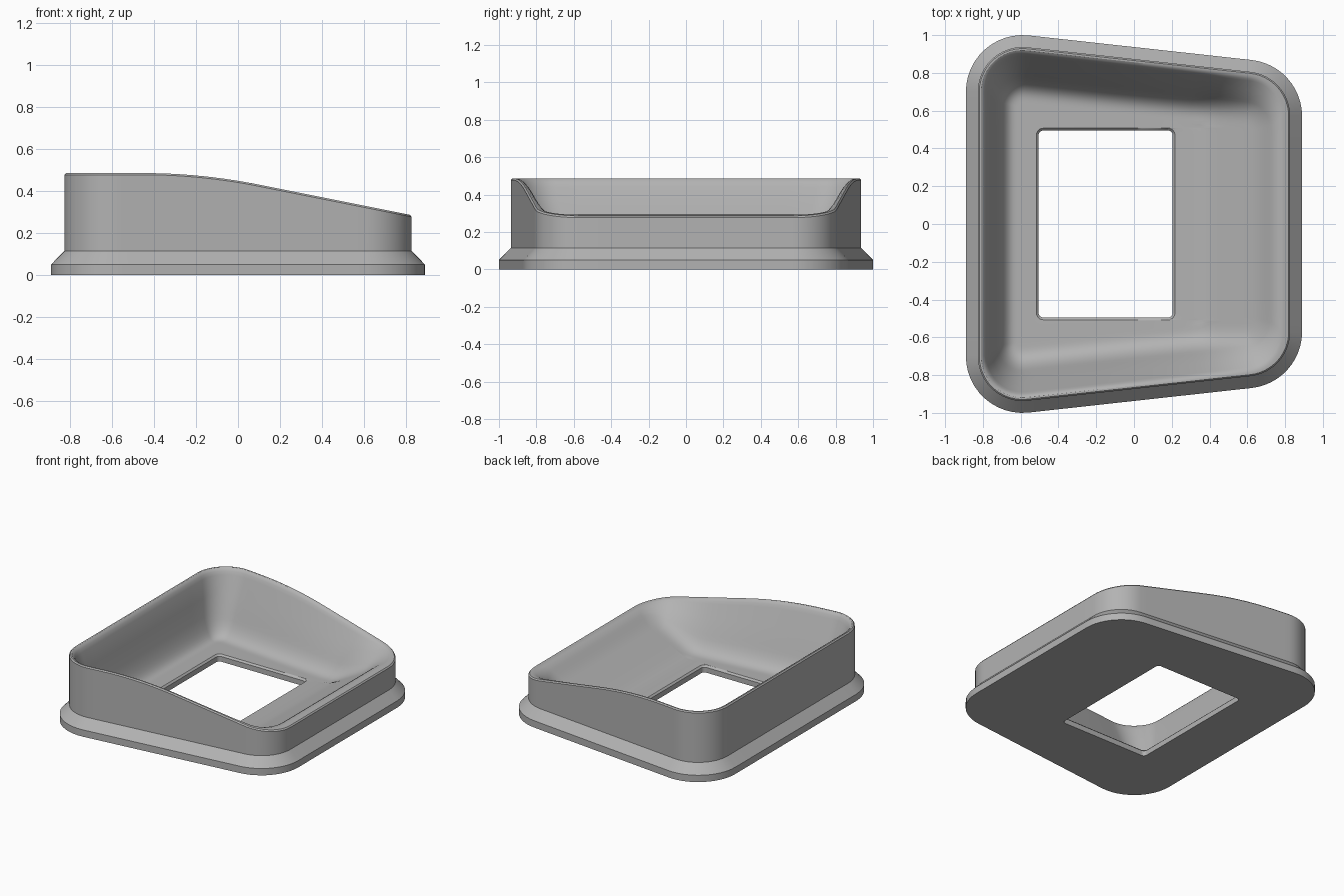
import bpy, bmesh, math

cube = bpy.data.objects.get("Cube")
if cube:
    bpy.data.objects.remove(cube)

FLOOR = 0.05
ARC, LONG, SHORT = 12, 24, 10


def rim_height(x):
    # level at the tall end, easing into a straight fall
    start, end, slope = -0.45, 0.1, 0.2
    if x < start:
        return 0.485
    bend = min(x, end) - start
    return 0.485 - slope * bend ** 2 / (2 * (end - start)) - slope * max(0, x - end)


def floor_height(x):
    # flat floor blending into a ramp that meets the low rim
    b = x - 0.37
    return FLOOR + 0.55 * 0.5 * (b + math.sqrt(b * b + 0.0015))


def ring(xl, yl, xr, yr, r):
    # outline around four circles, mirrored front to back
    a = math.pi / 2 - math.atan2(yl - yr, xr - xl)
    full = 2 * math.pi
    corners = [(xr, yr, 0, a, LONG), (xl, yl, a, math.pi, SHORT),
               (xl, -yl, math.pi, full - a, LONG), (xr, -yr, full - a, full, SHORT)]
    arcs = []
    for cx, cy, a0, a1, _ in corners:
        angles = [a0 + (a1 - a0) * i / ARC for i in range(ARC + 1)]
        arcs.append([(cx + r * math.cos(t), cy + r * math.sin(t)) for t in angles])
    points = []
    for i, arc in enumerate(arcs):
        points += arc
        p, q, n = arc[-1], arcs[(i + 1) % 4][0], corners[i][4]
        points += [mix(p, q, k / n) for k in range(1, n)]
    return points


def mix(p, q, t):
    return (p[0] + (q[0] - p[0]) * t, p[1] + (q[1] - p[1]) * t)


def body(inset, narrow=0):
    return ring(-0.59, 0.70 - narrow, 0.59, 0.57 - narrow, 0.30 - inset)


def hole(grow=0):
    return ring(-0.48, 0.47, 0.18, 0.47, 0.025 + grow)


def level(points, z):
    return [(x, y, z) for x, y in points]


def below_rim(points, drop):
    return [(x, y, rim_height(x) - drop) for x, y in points]


def wall(points, g):
    return [(x, y, floor_height(x) + (rim_height(x) - floor_height(x)) * g)
            for x, y in points]


# underside, flange, chamfer, outer wall and rim
rings = [level(hole(), 0), level(body(0), 0), level(body(0), 0.05),
         level(body(0.063), 0.115), below_rim(body(0.063), 0.008),
         below_rim(body(0.071), 0), below_rim(body(0.08), 0)]

# rounded inner lip and steep inner wall
for inset, narrow, g in [(0.09, 0, 0.985), (0.10, 0, 0.955), (0.11, 0, 0.90),
                         (0.135, 0.025, 0.63), (0.16, 0.05, 0.35)]:
    rings.append(wall(body(inset, narrow), g))

# large fillet between wall and floor
for i in range(1, 11):
    t = i / 10
    rings.append(wall(body(0.16 + 0.12 * t, 0.05 + 0.03 * t), 0.35 * (1 - t) ** 3))

# floor and ramp, running in to the opening
inner, opening = body(0.28, 0.08), hole(0.012)
for i in range(1, 13):
    rings.append(wall([mix(p, q, i / 12) for p, q in zip(inner, opening)], 0))
rings[-1] = level(opening, FLOOR)

# chamfered edge of the opening
rings.append(level(hole(), FLOOR - 0.012))

bm = bmesh.new()
loops = [[bm.verts.new(p) for p in r] for r in rings]
n = len(loops[0])
for i, low in enumerate(loops):
    high = loops[(i + 1) % len(loops)]
    for j in range(n):
        k = (j + 1) % n
        bm.faces.new((low[j], low[k], high[k], high[j]))
bmesh.ops.recalc_face_normals(bm, faces=bm.faces)
mesh = bpy.data.meshes.new("sloped_tray")
bm.to_mesh(mesh)
bm.free()

grey = bpy.data.materials.new("mid_grey")
grey.use_nodes = True
color = (0.45, 0.45, 0.45, 1)
grey.diffuse_color = color
grey.node_tree.nodes["Principled BSDF"].inputs["Base Color"].default_value = color
mesh.materials.append(grey)

tray = bpy.data.objects.new("sloped_tray", mesh)
bpy.context.collection.objects.link(tray)
bpy.ops.object.select_all(action='DESELECT')
tray.select_set(True)
bpy.context.view_layer.objects.active = tray
bpy.ops.object.shade_smooth_by_angle(angle=math.radians(30))
